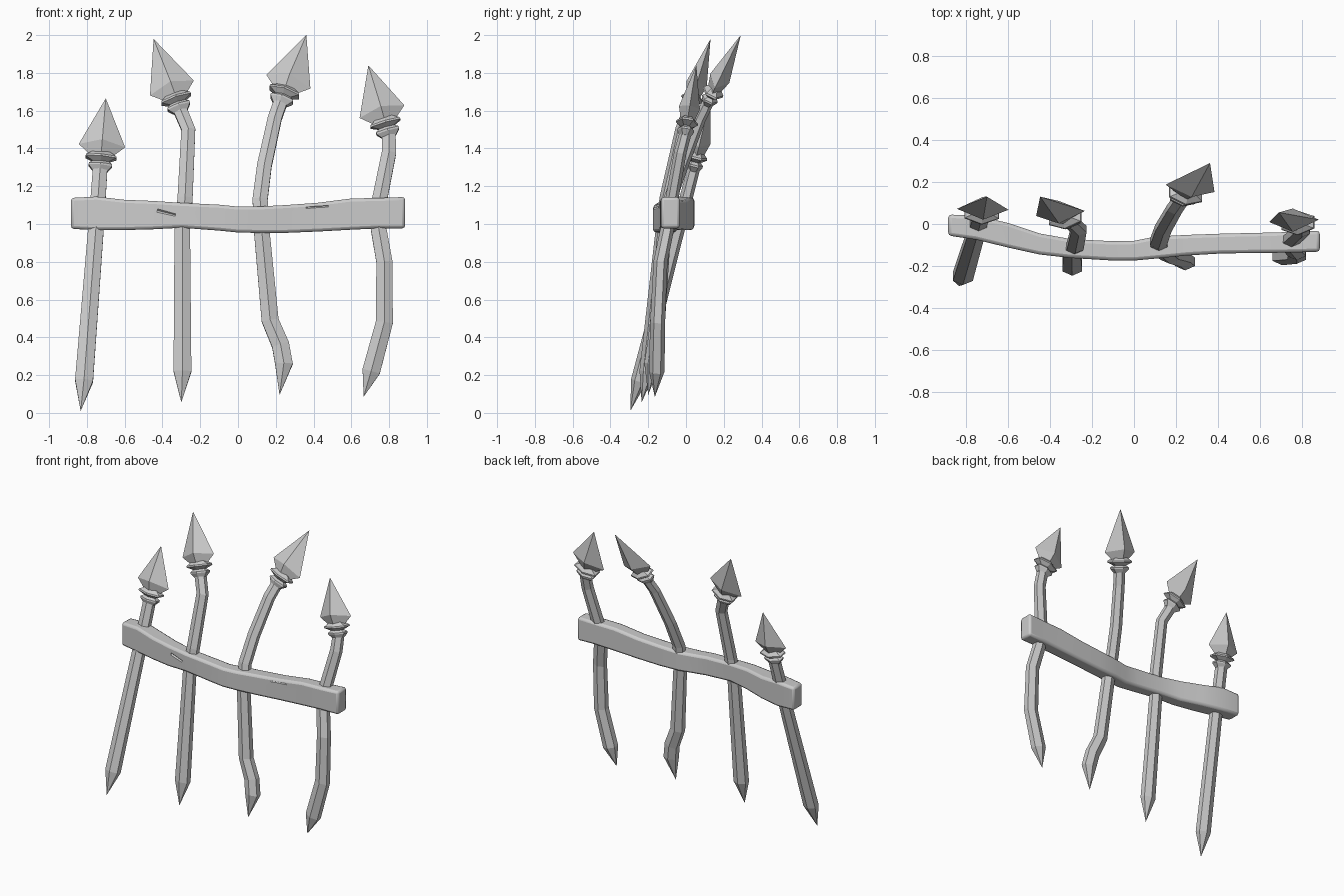
import bpy, bmesh, math
from mathutils import Vector

if "Cube" in bpy.data.objects:
    bpy.data.objects.remove(bpy.data.objects["Cube"])


def make_object(name, bm):
    bmesh.ops.recalc_face_normals(bm, faces=bm.faces)
    mesh = bpy.data.meshes.new(name)
    bm.to_mesh(mesh)
    bm.free()
    obj = bpy.data.objects.new(name, mesh)
    bpy.context.collection.objects.link(obj)
    return obj


def loft(bm, rings, cap_start=True, cap_end=True):
    """Skin a list of point rings; a one-point ring becomes a tip."""
    loops = [[bm.verts.new(p) for p in ring] for ring in rings]
    for a, b in zip(loops, loops[1:]):
        n = max(len(a), len(b))
        for i in range(n):
            j = (i + 1) % n
            if len(a) == 1:
                bm.faces.new((a[0], b[i], b[j]))
            elif len(b) == 1:
                bm.faces.new((a[i], a[j], b[0]))
            else:
                bm.faces.new((a[i], a[j], b[j], b[i]))
    if cap_start and len(loops[0]) > 2:
        bm.faces.new(loops[0])
    if cap_end and len(loops[-1]) > 2:
        bm.faces.new(loops[-1])


def frame(axis):
    """Side and front directions across an axis."""
    side = Vector((1, 0, 0))
    side = (side - axis * side.dot(axis)).normalized()
    return side, side.cross(axis).normalized()


def hexagon(centre, axis, half_width, half_depth):
    side, front = frame(axis)
    ring = []
    for i in range(6):
        a = math.radians(90 + 60 * i)
        ring.append(centre + side * (math.cos(a) / 0.866 * half_width)
                    + front * (math.sin(a) * half_depth))
    return ring


def build_spear(label, path, head_centre, head_tip):
    centre, tip = Vector(head_centre), Vector(head_tip)
    axis = (tip - centre).normalized()
    side, front = frame(axis)

    # bent hexagonal shaft with a sharpened foot
    pts = [Vector(p) for p in path] + [centre - axis * 0.13]
    rings = [[pts[0]]]
    for i in range(1, len(pts)):
        d = axis if i == len(pts) - 1 else (pts[i + 1] - pts[i - 1]).normalized()
        t = pts[i].z / 1.5
        rings.append(hexagon(pts[i], d, 0.049 - 0.012 * t, 0.043 - 0.011 * t))
    bm = bmesh.new()
    loft(bm, rings)
    make_object("shaft_" + label, bm)

    # collar with two flared rings
    profile = [(0.14, 0.038), (0.112, 0.062), (0.102, 0.062), (0.088, 0.042),
               (0.068, 0.082), (0.058, 0.08), (0.035, 0.045)]
    bm = bmesh.new()
    loft(bm, [hexagon(centre - axis * d, axis, r, r * 0.72) for d, r in profile])
    make_object("collar_" + label, bm)

    # four-sided spearhead: short lower taper, long pointed top
    def diamond(drop, w, d, lift):
        c = centre - axis * drop
        return [c + side * w, c + front * d + axis * lift,
                c - side * w, c - front * d + axis * lift]
    bm = bmesh.new()
    loft(bm, [diamond(0.055, 0.06, 0.035, 0), diamond(0, 0.123, 0.056, 0.022), [tip]])
    make_object("spearhead_" + label, bm)


# four crooked spears: shaft path from the foot up, head centre, head tip
build_spear("far_left",
            [(-0.833, -0.295, 0.01), (-0.815, -0.25, 0.17), (-0.75, -0.035, 1.0)],
            (-0.72, 0.07, 1.415), (-0.70, 0.13, 1.665))
build_spear("mid_left",
            [(-0.30, -0.235, 0.055), (-0.294, -0.205, 0.22), (-0.295, -0.125, 0.97),
             (-0.28, -0.105, 1.14), (-0.263, -0.025, 1.50)],
            (-0.35, 0.05, 1.72), (-0.447, 0.13, 1.98))
build_spear("mid_right",
            [(0.22, -0.20, 0.095), (0.243, -0.18, 0.26), (0.225, -0.165, 0.36),
             (0.17, -0.15, 0.49), (0.125, -0.115, 0.97), (0.117, -0.085, 1.13),
             (0.14, -0.02, 1.31), (0.195, 0.075, 1.56)],
            (0.267, 0.17, 1.753), (0.362, 0.29, 2.0))
build_spear("far_right",
            [(0.665, -0.165, 0.085), (0.705, -0.155, 0.22), (0.775, -0.15, 0.48),
             (0.775, -0.135, 0.80), (0.745, -0.10, 0.97), (0.75, -0.075, 1.13),
             (0.80, -0.03, 1.38)],
            (0.762, 0.015, 1.595), (0.69, 0.055, 1.84))

# warped wooden rail: x, y front, y back, z bottom, z top
stations = [
    (-0.885, -0.055, 0.045, 0.975, 1.138), (-0.75, -0.075, 0.04, 0.967, 1.145),
    (-0.60, -0.112, 0.005, 0.968, 1.128), (-0.45, -0.145, -0.045, 0.972, 1.122),
    (-0.30, -0.162, -0.072, 0.980, 1.112), (-0.10, -0.174, -0.082, 0.965, 1.102),
    (0.0, -0.174, -0.080, 0.955, 1.092), (0.10, -0.165, -0.06, 0.953, 1.092),
    (0.25, -0.150, -0.052, 0.953, 1.100), (0.42, -0.140, -0.046, 0.960, 1.112),
    (0.60, -0.138, -0.042, 0.970, 1.135), (0.75, -0.136, -0.038, 0.977, 1.138),
    (0.885, -0.132, -0.032, 0.977, 1.143)]
bm = bmesh.new()
loft(bm, [[Vector((x, f, b)), Vector((x, k, b)), Vector((x, k, t)), Vector((x, f, t))]
          for x, f, k, b, t in stations])
rail = make_object("rail", bm)
bev = rail.modifiers.new("worn_edges", "BEVEL")
bev.width = 0.016
bev.segments = 2
bev.limit_method = "ANGLE"
bev.angle_limit = math.radians(40)

# small chip and crack cut in the rail's front
for name, loc, size, rot in [
        ("chip_cutter", (-0.38, -0.160, 1.06), (0.10, 0.02, 0.022), (45, 14, -8)),
        ("crack_cutter", (0.42, -0.141, 1.09), (0.12, 0.012, 0.006), (45, -4, 2))]:
    bpy.ops.mesh.primitive_cube_add(size=1, location=loc,
                                    rotation=[math.radians(a) for a in rot])
    cutter = bpy.context.object
    cutter.name = name
    cutter.scale = size
    cutter.hide_render = True
    cutter.display_type = "WIRE"
    cut = rail.modifiers.new(name, "BOOLEAN")
    cut.operation = "DIFFERENCE"
    cut.object = cutter

# smooth the gentle bends of the rail only
bpy.ops.object.select_all(action="DESELECT")
rail.select_set(True)
bpy.context.view_layer.objects.active = rail
bpy.ops.object.shade_smooth_by_angle(angle=math.radians(30))
